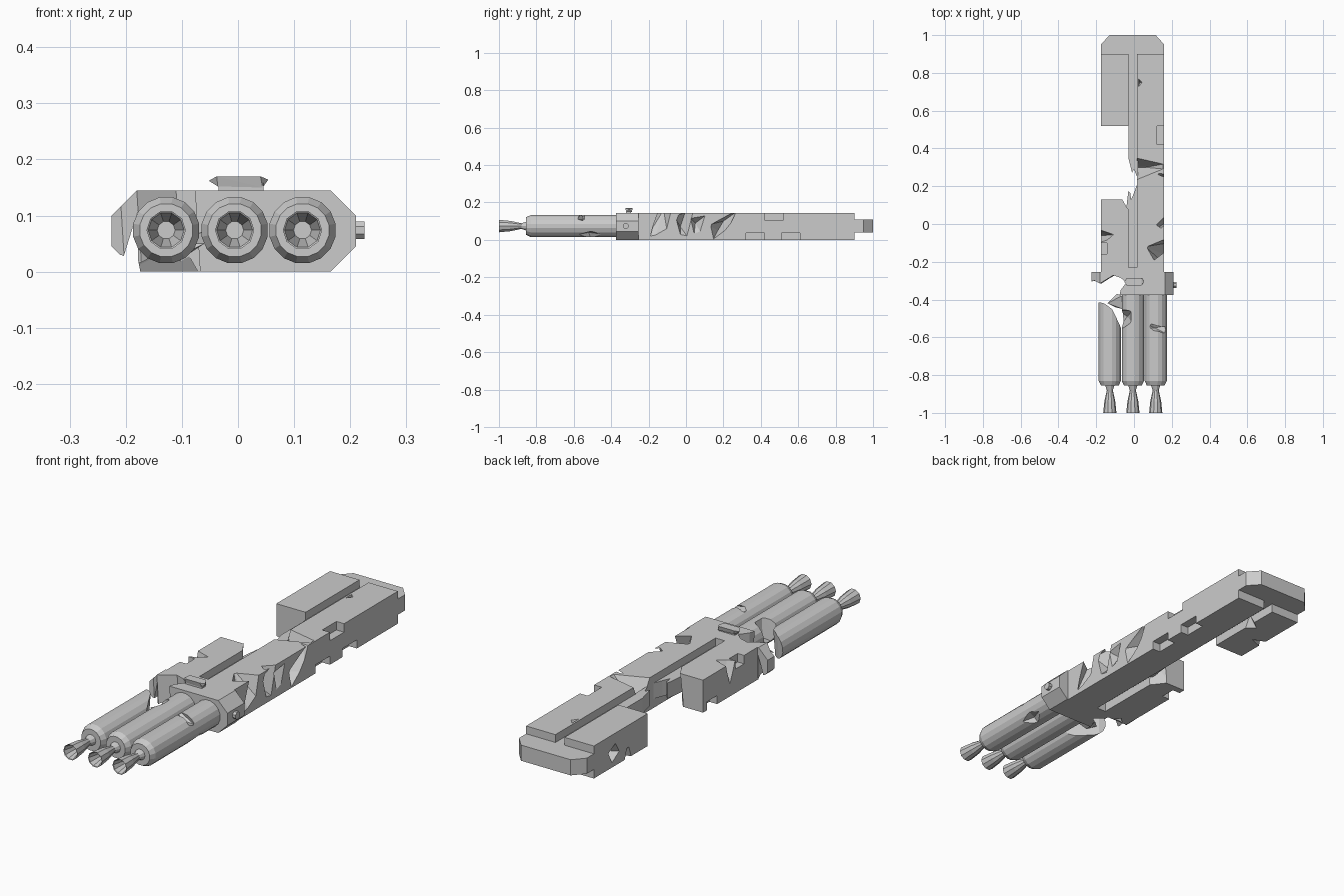
import bpy, bmesh, math
from mathutils import Vector

grey = bpy.data.materials.new("hull_grey")
grey.diffuse_color = (0.6, 0.6, 0.6, 1)


def finish(name, bm):
    bmesh.ops.recalc_face_normals(bm, faces=bm.faces[:])
    me = bpy.data.meshes.new(name)
    bm.to_mesh(me)
    bm.free()
    me.materials.append(grey)
    ob = bpy.data.objects.new(name, me)
    bpy.context.collection.objects.link(ob)
    return ob


def prism(name, pts, lo, hi, axis="z", slide=(0, 0)):
    """Extrude a 2D outline; slide shifts the high end to lean the walls."""
    bm = bmesh.new()

    def at(p, h, s):
        u, v = p[0] + s * slide[0], p[1] + s * slide[1]
        return {"x": (h, u, v), "y": (u, h, v), "z": (u, v, h)}[axis]
    a = [bm.verts.new(at(p, lo, 0)) for p in pts]
    b = [bm.verts.new(at(p, hi, 1)) for p in pts]
    bm.faces.new(a)
    bm.faces.new(b)
    for i in range(len(pts)):
        j = (i + 1) % len(pts)
        bm.faces.new((a[i], a[j], b[j], b[i]))
    return finish(name, bm)


def box(name, x, y, z):
    return prism(name, [(x[0], y[0]), (x[1], y[0]), (x[1], y[1]), (x[0], y[1])], *z)


def shard(name, pts):
    bm = bmesh.new()
    for p in pts:
        bm.verts.new(p)
    res = bmesh.ops.convex_hull(bm, input=bm.verts[:])
    bmesh.ops.delete(bm, geom=list({v for v in res["geom_interior"] if v.is_valid}), context="VERTS")
    return finish(name, bm)


def lathe(name, profile, x, z, n):
    """Spin (y, radius) pairs round a fore-aft axis."""
    bm = bmesh.new()
    rings = [[bm.verts.new((x + r * math.sin(2 * math.pi * (i + .5) / n), y,
                            z + r * math.cos(2 * math.pi * (i + .5) / n)))
              for i in range(n)] for y, r in profile]
    for a, b in zip(rings, rings[1:]):
        for i in range(n):
            j = (i + 1) % n
            bm.faces.new((a[i], a[j], b[j], b[i]))
    bm.faces.new(rings[0])
    bm.faces.new(rings[-1])
    return finish(name, bm)


def cut(ob, cutters):
    for c in cutters:
        c.hide_render = True
        m = ob.modifiers.new("cut", "BOOLEAN")
        m.operation, m.solver, m.object = "DIFFERENCE", "EXACT", c
    bpy.context.view_layer.update()
    me = bpy.data.meshes.new_from_object(ob.evaluated_get(bpy.context.evaluated_depsgraph_get()))
    ob.modifiers.clear()
    ob.data = me
    for c in cutters:
        bpy.data.objects.remove(c)


TOP = 0.145

# nose plate and the front run of the recessed spine
spine = prism("nose_and_spine", [(-.175, .89), (-.175, .95), (-.13, 1), (.115, 1), (.16, .95),
                                 (.16, .89), (.02, .89), (.02, .24), (.0, .29), (-.01, .27),
                                 (-.03, .35), (-.03, .89)], .04, .11)
# broken rear run of the spine
prism("rear_spine", [(-.04, -.25), (.02, -.25), (.02, .22), (.0, .165), (-.015, .13),
                     (-.02, .165), (-.03, .175), (-.04, .09)], .04, .11)
box("spine_bulkhead", (-.031, .016), (-.26, -.23), (0, TOP))

# starboard hull with rectangular bays and torn gashes
right = box("right_hull", (.015, .16), (-.26, .9), (0, TOP))
cut(right, [
    box("c", (.122, .2), (.42, .52), (.107, .2)),
    box("c", (.122, .2), (.32, .42), (-.1, .038)),
    box("c", (.122, .2), (.51, .61), (-.1, .038)),
    shard("c", [(-.05, .37, .16), (-.05, .2, .16), (.09, .31, .16), (.17, .29, .16),
                (.17, .32, .16), (-.02, .3, .01), (.06, .3, .06)]),
    shard("c", [(.18, .12, .08), (.18, .27, .16), (.18, .22, .05), (.18, .14, -.01),
                (.09, .2, .1), (.1, .17, .05), (.13, .27, .15)]),
    shard("c", [(.18, .13, .15), (.18, .04, .0), (.18, .01, .13), (.18, .09, .02), (.125, .05, .09)]),
    shard("c", [(.18, .06, .16), (.18, -.03, .01), (.18, -.06, .12), (.18, .02, .0),
                (.12, 0, .16), (.115, -.03, .07)]),
    shard("c", [(.18, -.07, .16), (.18, -.13, .16), (.06, -.12, .16), (.18, -.1, .04),
                (.1, -.19, .16), (.15, -.2, .03), (.18, -.17, .0)]),
    shard("c", [(.02, .78, .16), (.05, .75, .16), (.02, .71, .16), (.03, .75, .12)])])

# port forward hull, sheared off flat, with a side bay and shot damage
front_left = box("left_front_hull", (-.175, -.03), (.52, .9), (0, TOP))
cut(front_left, [
    shard("c", [(-.2, .82, .08), (-.2, .74, .12), (-.2, .7, .05), (-.2, .78, .0), (-.13, .76, .06)]),
    shard("c", [(-.2, .7, -.02), (-.2, .62, -.02), (-.1, .66, -.02), (-.17, .66, .06)]),
    shard("c", [(-.02, .8, -.02), (-.02, .7, -.02), (-.08, .75, -.02), (-.03, .75, .05)])])

# port rear hull with bays, torn inner corner and torn tail
rear_left = box("left_rear_hull", (-.175, -.03), (-.26, .13), (0, TOP))
cut(rear_left, [
    box("c", (-.2, -.143), (-.16, -.1), (.107, .2)),
    box("c", (-.2, -.137), (.03, .1), (-.1, .038)),
    shard("c", [(-.2, -.02, .16), (-.2, -.11, .16), (-.1, -.055, .16), (-.14, -.09, .16),
                (-.2, -.06, .04), (-.15, -.06, .07)]),
    shard("c", [(-.07, .15, .16), (-.02, .15, .16), (-.03, .08, .16), (-.05, .09, .1),
                (-.09, .15, -.02), (-.02, .15, -.02), (-.02, .06, -.02)]),
    shard("c", [(-.2, -.3, -.02), (-.02, -.3, -.02), (-.12, -.22, -.02), (-.14, -.28, .07)])])

# octagonal engine block, torn away on the port side
cx, w, c = -.0075, .2175, .045
half = [(w - c, 0), (w, c), (w, TOP - c), (w - c, TOP)]
block = prism("engine_block", [(cx + x, z) for x, z in half] +
              [(cx - x, z) for x, z in reversed(half)], -.375, -.255, "y")
cut(block, [
    prism("c", [(-.25, -.31), (-.2, -.30), (-.17, -.315), (-.1, -.272), (-.06, -.285),
                (-.03, -.31), (-.06, -.35), (-.075, -.41), (-.25, -.42)],
          -.02, .17, slide=(-.012, 0)),
    shard("c", [(-.206, -.32, .02), (-.178, -.32, .02), (-.178, -.32, .11), (-.206, -.24, .02),
                (-.178, -.24, .02), (-.178, -.24, .11)]),
    shard("c", [(-.3, -.4, .0), (-.17, -.4, -.02), (-.3, -.2, .0), (-.17, -.2, -.02),
                (-.178, -.4, .02), (-.225, -.4, .035), (-.178, -.2, .02), (-.225, -.2, .035)]),
    shard("c", [(-.24, -.36, -.02), (-.06, -.4, -.02), (-.06, -.25, -.02), (-.24, -.25, -.02),
                (-.16, -.28, .03), (-.1, -.29, .05)])])

# three engines with faceted, hollow nozzles
engines = []
for side, x in (("left", -.128), ("middle", -.006), ("right", .115)):
    engines.append(lathe(side + "_engine", [(-.33 if side == "middle" else -.37, .06), (-.83, .06),
                                            (-.855, .048)], x, .074, 16))
    lathe(side + "_nozzle", [(-.85, .026), (-.88, .016), (-.94, .029), (-1, .035),
                             (-.998, .032), (-.93, .016)], x, .074, 10)

# torn engine casings
cut(engines[0], [prism("c", [(-.22, -.41), (-.16, -.43), (-.12, -.46), (-.085, -.53),
                             (-.06, -.58), (-.04, -.3), (-.22, -.3)], 0, .15, slide=(.005, .01))])
cut(engines[1], [
    shard("c", [(-.08, -.44, .15), (-.01, -.46, .15), (-.01, -.52, .15), (-.08, -.58, .15),
                (-.08, -.46, .03), (-.08, -.55, .02), (-.035, -.49, .06)]),
    shard("c", [(-.08, -.32, .15), (-.04, -.32, .15), (-.08, -.39, .15), (-.08, -.32, .02),
                (-.05, -.33, .04)])])
cut(engines[2], [
    shard("c", [(.04, -.52, .15), (.18, -.56, .15), (.18, -.585, .11), (.05, -.55, .15),
                (.11, -.55, .11), (.16, -.54, .1)]),
    shard("c", [(.18, -.62, .02), (.18, -.4, .025), (.1, -.5, -.02), (.13, -.52, .04),
                (.19, -.5, .05)])])

# loose casing splinters at the tear
shard("casing_splinter", [(-.14, -.42, .05), (-.09, -.37, .03), (-.06, -.45, .05),
                          (-.065, -.38, .07), (-.1, -.44, .03)])
shard("hull_splinter", [(-.03, -.57, .06), (-.05, -.46, .05), (-.02, -.46, .07), (-.02, -.5, .04)])

# roof sensor and side port
box("sensor_base", (-.035, .045), (-.32, -.295), (.14, .158))
shard("sensor_cap", [(x, y, z) for x, y, z in (
    (-.052, -.305, .162), (-.038, -.325, .17), (.04, -.325, .17), (.054, -.305, .164),
    (.04, -.285, .17), (-.038, -.285, .17), (-.036, -.32, .152), (.044, -.32, .15),
    (.044, -.29, .15), (-.036, -.29, .152))])
prism("side_port", [(-.322 + .017 * math.cos(math.pi * (i + .5) / 4),
                     .074 + .017 * math.sin(math.pi * (i + .5) / 4)) for i in range(8)],
      .2, .225, "x")
